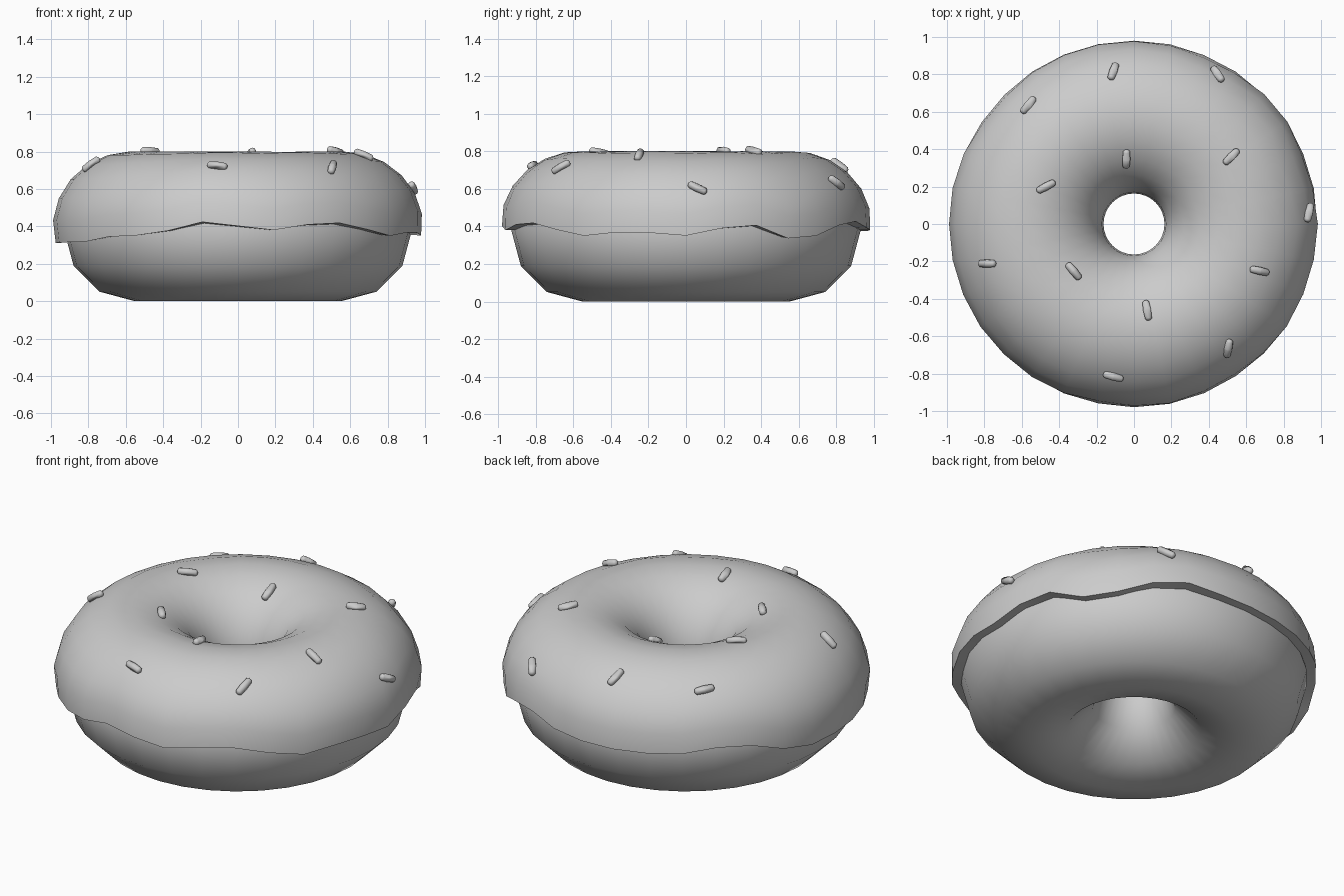
import bpy, bmesh, math
from mathutils import Vector, Matrix

if "Cube" in bpy.data.objects:
    bpy.data.objects.remove(bpy.data.objects["Cube"])

R, CZ, SEG = 0.55, 0.38, 32   # ring radius, tube centre height, sides round the ring


def finish(bm, name, angle=60):
    bmesh.ops.recalc_face_normals(bm, faces=bm.faces)
    me = bpy.data.meshes.new(name)
    bm.to_mesh(me)
    bm.free()
    ob = bpy.data.objects.new(name, me)
    bpy.context.collection.objects.link(ob)
    bpy.ops.object.select_all(action='DESELECT')
    ob.select_set(True)
    bpy.context.view_layer.objects.active = ob
    bpy.ops.object.shade_smooth_by_angle(angle=math.radians(angle))
    return ob


def ring(name, section):
    """Sweep a closed section (function of azimuth giving (r, z) points) round z."""
    bm = bmesh.new()
    loops = []
    for i in range(SEG):
        a = 2 * math.pi * i / SEG
        loops.append([bm.verts.new((r * math.cos(a), r * math.sin(a), z))
                      for r, z in section(a)])
    n = len(loops[0])
    for i in range(SEG):
        p, q = loops[i], loops[(i + 1) % SEG]
        for j in range(n):
            k = (j + 1) % n
            bm.faces.new((p[j], q[j], q[k], p[k]))
    return finish(bm, name)


def tube(t, rad):
    return (R + rad * math.cos(t), CZ + rad * math.sin(t))


# Dough: plain torus
ring("dough", lambda a: [tube(math.radians(30 * j), 0.38) for j in range(12)])

# Icing: wavy lower edge, (azimuth in degrees, edge height)
WAVE = [(-162, .315), (-145, .32), (-131, .355), (-119, .35), (-101, .425),
        (-79, .38), (-60, .43), (-34, .35), (-18, .375), (1, .35), (20, .425),
        (32, .335), (45, .35), (63, .44), (82, .385), (100, .375), (122, .38),
        (141, .43), (164, .31)]


def edge_height(a):
    d = math.degrees(a)
    pts = [(x - 360, z) for x, z in WAVE] + WAVE + [(x + 360, z) for x, z in WAVE]
    for (x0, z0), (x1, z1) in zip(pts, pts[1:]):
        if x0 <= d <= x1:
            return z0 + (z1 - z0) * (d - x0) / (x1 - x0)


def icing_radius(t):
    d = math.degrees(t)
    if d < 90:
        return 0.42 + 0.022 * min(1, (90 - d) / 60)
    return 0.42 - 0.033 * (d - 90) / 90


def icing_section(a):
    t0 = math.asin((edge_height(a) - CZ) / 0.44)
    ts = [t0 + (math.pi - t0) * j / 12 for j in range(13)]
    outer = [tube(t, icing_radius(t)) for t in ts]
    outer[0] = (outer[0][0] - 0.012, outer[0][1])     # rounded lip
    inner = [tube(t, 0.36) for t in reversed(ts)]
    return outer + inner


ring("icing", icing_section)

# Sprinkles: (x, y, heading in degrees seen from above)
SPRINKLES = [(-.11, .81, 70), (.44, .79, -55), (-.56, .63, 50), (-.04, .34, 88),
             (.52, .36, 45), (-.47, .20, 28), (.92, .06, 78), (-.78, -.21, 0),
             (-.32, -.25, -50), (.67, -.25, -12), (.07, -.46, -80),
             (.50, -.66, 80), (-.11, -.81, -15)]

for n, (x, y, h) in enumerate(SPRINKLES, 1):
    r = math.hypot(x, y)
    t = math.acos(max(-1, min(1, (r - R) / 0.43)))
    radial = Vector((x / r, y / r, 0))
    normal = radial * math.cos(t) + Vector((0, 0, math.sin(t)))
    centre = radial * R + Vector((0, 0, CZ)) + normal * (icing_radius(t) + 0.006)
    # Lean the heading onto the icing surface
    head = Vector((math.cos(math.radians(h)), math.sin(math.radians(h)), 0))
    head.z = -(head.x * normal.x + head.y * normal.y) / normal.z
    head.normalize()
    side = normal.cross(head)
    bm = bmesh.new()
    bmesh.ops.create_uvsphere(bm, u_segments=10, v_segments=6, radius=0.022)
    bmesh.ops.bisect_plane(bm, geom=bm.verts[:] + bm.edges[:] + bm.faces[:],
                           plane_co=(0, 0, 0), plane_no=(0, 0, 1))
    for v in bm.verts:
        if abs(v.co.z) > 0.001:
            v.co.z += math.copysign(0.034, v.co.z)
    m = Matrix((side, normal, head)).transposed().to_4x4()
    m.translation = centre
    bm.transform(m)
    finish(bm, f"sprinkle_{n:02d}")
